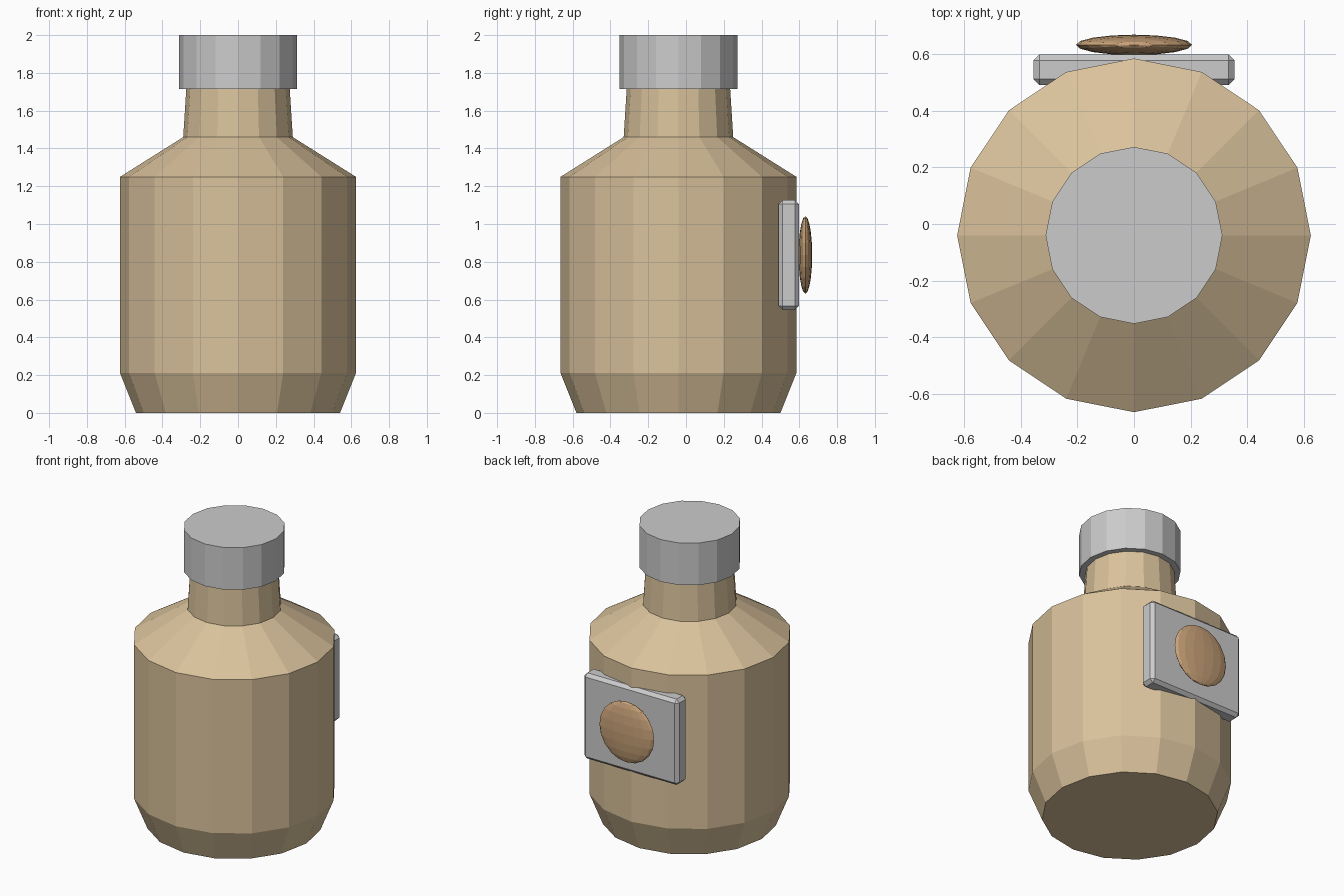
import bpy, bmesh, math
from mathutils import Matrix

if "Cube" in bpy.data.objects:
    bpy.data.objects.remove(bpy.data.objects["Cube"])

SIDES = 16
AXIS_Y = -0.04


def finish(name, bm, mat=None):
    bmesh.ops.recalc_face_normals(bm, faces=bm.faces)
    mesh = bpy.data.meshes.new(name)
    bm.to_mesh(mesh)
    bm.free()
    obj = bpy.data.objects.new(name, mesh)
    bpy.context.collection.objects.link(obj)
    if mat:
        mesh.materials.append(mat)
    return obj


def material(name, rgb):
    mat = bpy.data.materials.new(name)
    mat.diffuse_color = (*rgb, 1)
    mat.use_nodes = True
    mat.node_tree.nodes["Principled BSDF"].inputs["Base Color"].default_value = mat.diffuse_color
    return mat


def turned(name, profile, mat=None):
    """Closed faceted solid from (radius, z) points."""
    bm = bmesh.new()
    rings = []
    for r, z in profile:
        rings.append([bm.verts.new((r * math.cos(2 * math.pi * i / SIDES),
                                    AXIS_Y + r * math.sin(2 * math.pi * i / SIDES), z))
                      for i in range(SIDES)])
    for low, high in zip(rings, rings[1:]):
        for i in range(SIDES):
            j = (i + 1) % SIDES
            bm.faces.new((low[i], low[j], high[j], high[i]))
    bm.faces.new(rings[0])
    bm.faces.new(rings[-1])
    return finish(name, bm, mat)


tan = material("tan", (0.70, 0.54, 0.33))
brown = material("brown", (0.58, 0.36, 0.19))

# Bottle with tapered foot, shoulder and neck
turned("bottle_body", [(0.54, 0), (0.624, 0.21), (0.624, 1.25),
                       (0.29, 1.46), (0.273, 1.73)], tan)

# Cap
turned("cap", [(0.312, 1.715), (0.312, 2.0)])

# Label plate on the back, with chamfered edges
bm = bmesh.new()
bmesh.ops.create_cube(bm, size=1, matrix=Matrix.Translation((0, 0.544, 0.836))
                      @ Matrix.Diagonal((0.71, 0.108, 0.58, 1)))
plate = finish("label_plate", bm)
bevel = plate.modifiers.new("chamfer", 'BEVEL')
bevel.width = 0.021
bevel.segments = 1

# Flattened round badge on the plate
bm = bmesh.new()
bmesh.ops.create_uvsphere(bm, u_segments=16, v_segments=10, radius=1,
                          matrix=Matrix.Translation((0, 0.632, 0.836))
                          @ Matrix.Diagonal((0.205, 0.036, 0.205, 1)))
finish("round_badge", bm, brown)
